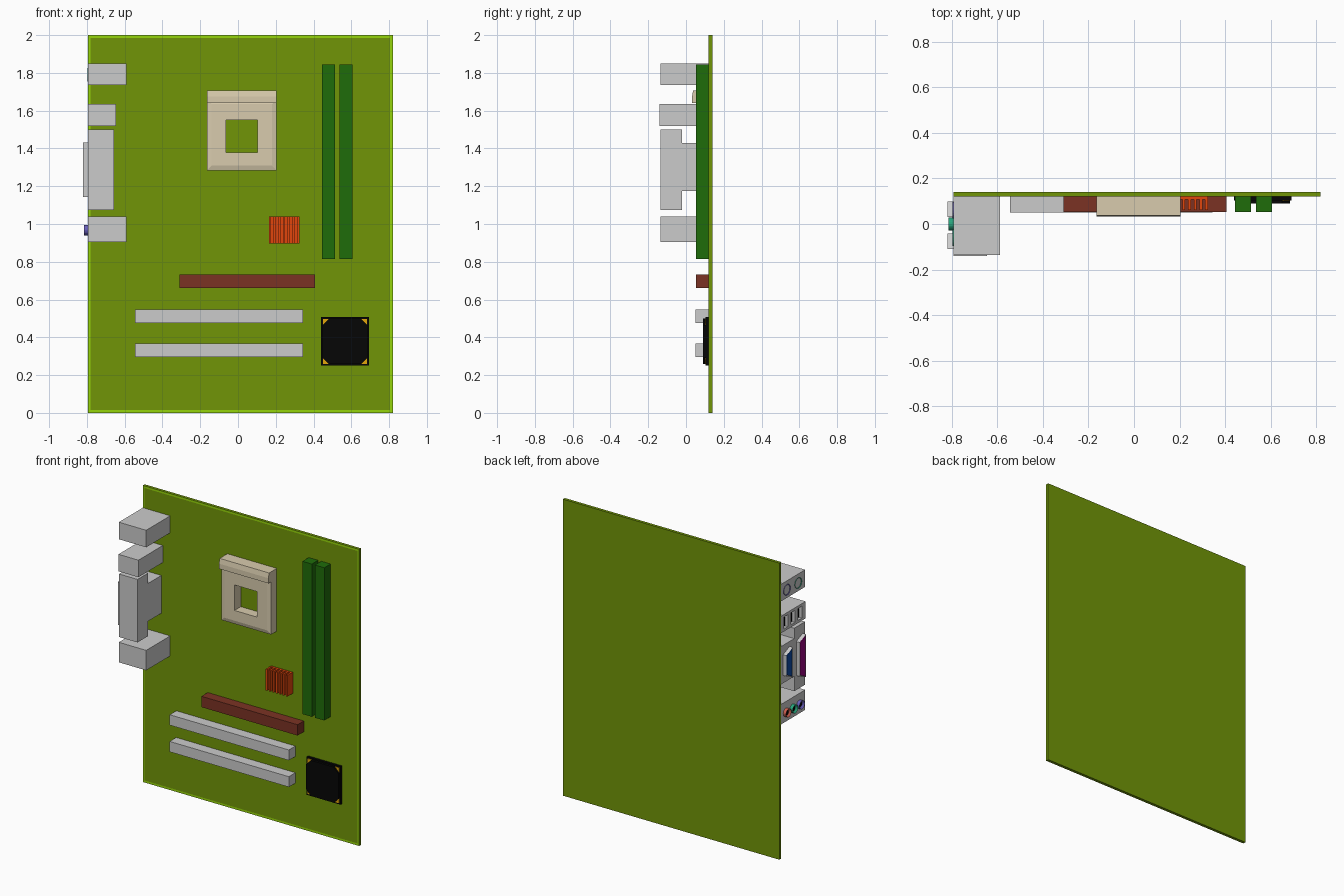
import bpy, bmesh, math
from mathutils import Matrix, Vector

if "Cube" in bpy.data.objects:
    bpy.data.objects.remove(bpy.data.objects["Cube"])


def mat(name, r, g, b):
    m = bpy.data.materials.new(name)
    m.diffuse_color = tuple((c / 255) ** 2.2 for c in (r, g, b)) + (1,)
    m.use_nodes = True
    m.node_tree.nodes["Principled BSDF"].inputs["Base Color"].default_value = m.diffuse_color
    return m


GREEN = mat("board_green", 112, 148, 16)
LIME = mat("border_lime", 148, 212, 18)
TAN = mat("socket_tan", 215, 202, 172)
RAM = mat("slot_green", 36, 108, 18)
RED = mat("heatsink_red", 225, 72, 20)
BROWN = mat("slot_brown", 122, 54, 40)
BLACK = mat("black", 14, 14, 14)
GOLD = mat("gold", 225, 165, 20)
BLUE = mat("blue", 20, 75, 165)
MAGENTA = mat("magenta", 150, 10, 125)
PURPLE = mat("purple", 105, 95, 185)
TEAL = mat("teal", 45, 165, 125)
PINK = mat("pink", 205, 95, 80)


def finish(name, bm, *mats):
    bmesh.ops.recalc_face_normals(bm, faces=bm.faces)
    me = bpy.data.meshes.new(name)
    bm.to_mesh(me)
    bm.free()
    ob = bpy.data.objects.new(name, me)
    bpy.context.collection.objects.link(ob)
    for m in mats:
        if m:
            me.materials.append(m)
    return ob


def box_bm(x, y, z):
    bm = bmesh.new()
    c = Vector((sum(x) / 2, sum(y) / 2, sum(z) / 2))
    s = (x[1] - x[0], y[1] - y[0], z[1] - z[0], 1)
    bmesh.ops.create_cube(bm, size=1, matrix=Matrix.Translation(c) @ Matrix.Diagonal(s))
    bm.normal_update()
    return bm


def box(name, x, y, z, m=None):
    return finish(name, box_bm(x, y, z), m)


def facing(bm, d):
    return max(bm.faces, key=lambda f: f.normal.dot(Vector(d)))


def prism(name, pts, push, m=None, recess=None):
    """Extrude a polygon; optionally sink its far face inside a rim."""
    bm = bmesh.new()
    f = bm.faces.new([bm.verts.new(p) for p in pts])
    r = bmesh.ops.extrude_face_region(bm, geom=[f], use_keep_orig=True)
    bmesh.ops.translate(bm, vec=push, verts=[v for v in r["geom"] if isinstance(v, bmesh.types.BMVert)])
    bmesh.ops.recalc_face_normals(bm, faces=bm.faces)
    bm.normal_update()
    if recess:
        f = facing(bm, push)
        bmesh.ops.inset_region(bm, faces=[f], thickness=recess[0])
        bmesh.ops.translate(bm, vec=-Vector(push).normalized() * recess[1], verts=f.verts)
    return finish(name, bm, m)


def cut(ob, cutter):
    cutter.hide_render = True
    mod = ob.modifiers.new("cut", "BOOLEAN")
    mod.operation, mod.object, mod.solver = "DIFFERENCE", cutter, "EXACT"
    bpy.context.view_layer.objects.active = ob
    bpy.ops.object.modifier_apply(modifier=mod.name)
    bpy.data.objects.remove(cutter)


EDGE = -0.794   # left edge of the board
TOP = 0.122     # y of the component side

# Board with bright border on the component side
bm = box_bm((EDGE, 0.82), (0.12, 0.14), (0, 2))
ring = bmesh.ops.inset_region(bm, faces=[facing(bm, (0, -1, 0))], thickness=0.02)
for f in ring["faces"]:
    f.material_index = 1
finish("board", bm, GREEN, LIME)

# Expansion and memory slots
for i, x in enumerate((0.444, 0.537)):
    box(f"memory_slot_{i}", (x, x + 0.07), (0.053, TOP), (0.815, 1.845), RAM)
for i, z in enumerate((0.297, 0.477)):
    box(f"expansion_slot_{i}", (-0.545, 0.344), (0.05, TOP), (z, z + 0.07))
box("graphics_slot", (-0.31, 0.407), (0.053, TOP), (0.66, 0.733), BROWN)

# Processor socket: stepped plate with a window, and a lever bar on top
bm = box_bm((-0.164, 0.205), (0.06, TOP), (1.284, 1.66))
f = facing(bm, (0, -1, 0))
bmesh.ops.inset_region(bm, faces=[f], thickness=0.035)
bmesh.ops.translate(bm, vec=(0, -0.007, 0), verts=f.verts)
plate = finish("socket_plate", bm, TAN)
cut(plate, box("window_cutter", (-0.063, 0.103), (0, 0.2), (1.378, 1.55)))
prism("socket_bar", [(-0.164, y, z) for y, z in
      ((TOP, 1.64), (0.032, 1.64), (0.032, 1.675), (0.038, 1.708), (TOP, 1.708))],
      (0.369, 0, 0), TAN)

# Finned heatsink
box("heatsink_base", (0.163, 0.325), (0.108, TOP), (0.897, 1.04), RED)
for i in range(7):
    x = 0.163 + i * 0.025
    box(f"heatsink_fin_{i}", (x, x + 0.012), (0.062, 0.11), (0.897, 1.04), RED)

# Controller chip: base, gold corners, octagonal cap
box("chip_base", (0.44, 0.693), (0.104, TOP), (0.25, 0.507), BLACK)
box("chip_gold_corners", (0.449, 0.684), (0.1, 0.105), (0.259, 0.498), GOLD)
cx, cz, a, c = 0.5665, 0.3785, 0.12, 0.085
prism("chip_cap", [(cx + u, 0.105, cz + v) for u, v in
      ((-a, -c), (-c, -a), (c, -a), (a, -c), (a, c), (c, a), (-c, a), (-a, c))],
      (0, -0.016, 0), BLACK)

# Rear port housings
box("keyboard_mouse_housing", (EDGE, -0.59), (-0.136, TOP), (1.735, 1.85))
usb = box("usb_housing", (EDGE, -0.645), (-0.14, TOP), (1.52, 1.635))
box("parallel_housing", (EDGE, -0.656), (-0.134, -0.02), (1.075, 1.50))
box("video_housing", (EDGE, -0.656), (-0.02, TOP), (1.175, 1.43))
box("audio_housing", (EDGE, -0.59), (-0.136, TOP), (0.905, 1.04))

# USB openings with contact tongues
for i, y in enumerate((-0.08, -0.005, 0.07)):
    cut(usb, box("usb_cutter", (-0.85, -0.72), (y - 0.021, y + 0.021), (1.537, 1.618)))
    box(f"usb_tongue_{i}", (-0.785, -0.71), (y - 0.004, y + 0.01), (1.548, 1.607), BLACK)


# Round sockets
def jack(name, y, z, r, out, m):
    pts = [(EDGE + 0.01, y + r * math.cos(t), z + r * math.sin(t))
           for t in (math.tau * k / 20 for k in range(20))]
    ob = prism(name, pts, (-0.01 - out, 0, 0), m, (r * 0.45, 0.012))
    ob.data.materials.append(BLACK)
    for p in ob.data.polygons:   # dark bottom of the hole
        if len(p.vertices) == 20 and p.center.x < EDGE + 0.009:
            p.material_index = 1


jack("keyboard_port", 0.06, 1.79, 0.036, 0.003, PURPLE)
jack("mouse_port", -0.06, 1.79, 0.036, 0.003, TEAL)
for n, y, m in (("mic_jack", 0.07, PINK), ("speaker_jack", 0, TEAL), ("line_jack", -0.073, PURPLE)):
    jack(n, y, 0.968, 0.028, 0.022, m)


# D-shaped connectors: grey shell around a coloured insert
def d_port(name, y, z, hy, hz, m):
    def outline(x, g):
        return [(x, y - hy + g, z - hz + g), (x, y + hy - g, z - hz + 0.03 + g),
                (x, y + hy - g, z + hz - 0.03 - g), (x, y - hy + g, z + hz - g)]
    prism(name + "_shell", outline(EDGE + 0.005, 0), (-0.031, 0, 0), None, (0.005, 0.01))
    prism(name + "_insert", outline(EDGE, 0.007), (-0.024, 0, 0), m)


d_port("parallel_port", -0.076, 1.287, 0.034, 0.145, MAGENTA)
d_port("video_port", 0.065, 1.297, 0.034, 0.1, BLUE)
